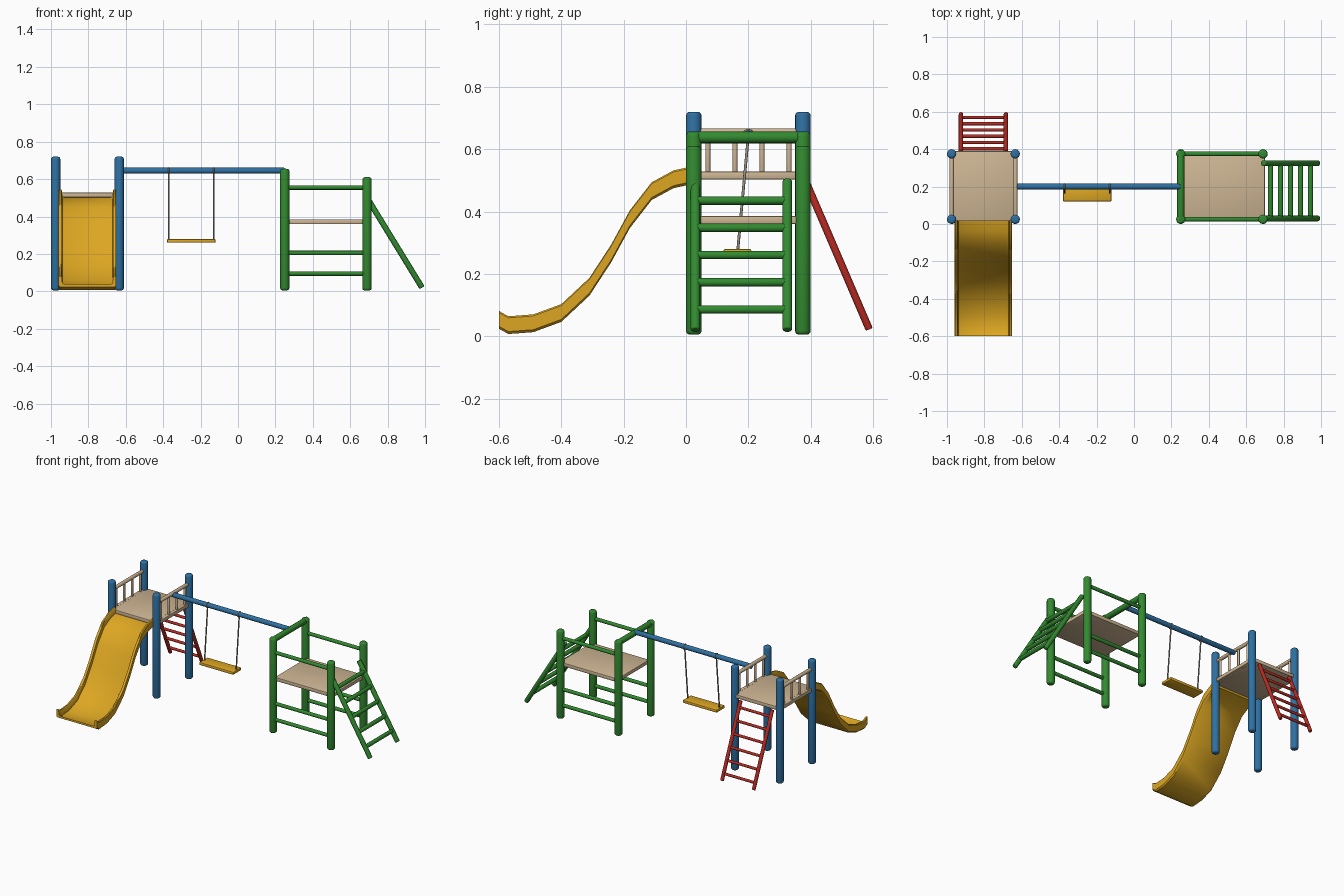
import bpy, bmesh, math
from mathutils import Vector

cube = bpy.data.objects.get("Cube")
if cube:
    bpy.data.objects.remove(cube, do_unlink=True)


def material(name, rgb):
    mat = bpy.data.materials.new(name)
    mat.use_nodes = True
    linear = [((c / 255 + 0.055) / 1.055) ** 2.4 for c in rgb] + [1]
    mat.diffuse_color = linear
    mat.node_tree.nodes["Principled BSDF"].inputs["Base Color"].default_value = linear
    return mat


BLUE = material("blue paint", (46, 112, 162))
GREEN = material("green paint", (50, 138, 48))
RED = material("red paint", (184, 42, 34))
YELLOW = material("yellow plastic", (220, 166, 34))
WOOD = material("pale wood", (206, 182, 148))
ROPE = material("grey rope", (150, 146, 134))


def finish(name, bm, mat):
    bmesh.ops.recalc_face_normals(bm, faces=bm.faces)
    mesh = bpy.data.meshes.new(name)
    bm.to_mesh(mesh)
    bm.free()
    mesh.materials.append(mat)
    obj = bpy.data.objects.new(name, mesh)
    bpy.context.collection.objects.link(obj)
    bpy.ops.object.select_all(action="DESELECT")
    obj.select_set(True)
    bpy.context.view_layer.objects.active = obj
    bpy.ops.object.shade_smooth_by_angle(angle=math.radians(35))
    return obj


def bar(name, a, b, r, mat, round_end=0.3):
    """Round bar from a to b with softened ends."""
    a, b = Vector(a), Vector(b)
    axis = b - a
    bm = bmesh.new()
    bmesh.ops.create_cone(bm, cap_ends=True, segments=16, radius1=r, radius2=r, depth=axis.length)
    rims = [e for e in bm.edges if abs(e.verts[0].co.z - e.verts[1].co.z) < r * 0.01]
    bmesh.ops.bevel(bm, geom=rims, offset=r * round_end, segments=3, profile=0.5, affect="EDGES")
    obj = finish(name, bm, mat)
    obj.location = (a + b) / 2
    obj.rotation_mode = "QUATERNION"
    obj.rotation_quaternion = axis.to_track_quat("Z", "Y")
    return obj


def board(name, low, high, mat, soft=0.004):
    """Box between two corners with softened edges."""
    low, high = Vector(low), Vector(high)
    bm = bmesh.new()
    bmesh.ops.create_cube(bm, size=1)
    for v in bm.verts:
        v.co = Vector([v.co[i] * (high[i] - low[i]) for i in range(3)])
    bmesh.ops.bevel(bm, geom=bm.edges[:], offset=soft, segments=2, profile=0.5, affect="EDGES")
    obj = finish(name, bm, mat)
    obj.location = (low + high) / 2
    return obj


ENDS = (("front", 0.025), ("back", 0.375))
TOWER_SIDES = (("right", -0.975), ("left", -0.635))

# Slide tower: posts, deck and railings
for side, x in TOWER_SIDES:
    for end, y in ENDS:
        bar(f"tower_post_{end}_{side}", (x, y, 0.005), (x, y, 0.72), 0.025, BLUE, 0.5)
    bar(f"tower_handrail_{side}", (x, 0.025, 0.655), (x, 0.375, 0.655), 0.012, WOOD)
    board(f"tower_deck_edge_{side}", (x - 0.012, 0.03, 0.503), (x + 0.012, 0.37, 0.528), WOOD)
    for i in range(4):
        y = 0.07 + i * 0.087
        bar(f"baluster_{side}_{i + 1}", (x, y, 0.515), (x, y, 0.655), 0.008, WOOD)
board("tower_deck", (-0.965, 0.015, 0.503), (-0.645, 0.39, 0.528), WOOD)

# Slide: U-shaped section swept down a curved path of (y, z) points
path = [(0.02, 0.488), (-0.04, 0.475), (-0.11, 0.437), (-0.18, 0.347), (-0.24, 0.237),
        (-0.31, 0.13), (-0.4, 0.046), (-0.49, 0.013), (-0.57, 0.007), (-0.6, 0.024)]
half = [(0.125, 0.014), (0.134, 0.02), (0.137, 0.052), (0.141, 0.057), (0.15, 0.057),
        (0.154, 0.052), (0.154, 0.008), (0.146, 0.0)]
section = half + [(-x, z) for x, z in reversed(half)]
bm = bmesh.new()
rings = [[bm.verts.new((x - 0.805, y, z + h)) for x, h in section] for y, z in path]
n = len(section)
for r1, r2 in zip(rings, rings[1:]):
    for i in range(n):
        bm.faces.new((r1[i], r1[(i + 1) % n], r2[(i + 1) % n], r2[i]))
for ring in (rings[0], rings[-1]):
    bm.faces.new(ring)
finish("slide", bm, YELLOW)

# Red ladder behind the tower
top, foot = Vector((0, 0.385, 0.495)), Vector((0, 0.588, 0.022))
for side, x in (("right", -0.925), ("left", -0.685)):
    off = Vector((x, 0, 0))
    bar(f"red_ladder_rail_{side}", top + off, foot + off, 0.012, RED)
for i in range(6):
    p = foot.lerp(top, 0.09 + i * 0.165)
    bar(f"red_ladder_rung_{i + 1}", p + Vector((-0.925, 0, 0)), p + Vector((-0.685, 0, 0)), 0.009, RED)

# Swing: beam, ropes, loops and seat
bar("swing_beam", (-0.64, 0.2, 0.645), (0.25, 0.2, 0.645), 0.016, BLUE)
for side, x in (("right", -0.37), ("left", -0.13)):
    bar(f"swing_rope_{side}", (x, 0.2, 0.645), (x, 0.165, 0.265), 0.0045, ROPE)
    bar(f"rope_loop_{side}", (x - 0.004, 0.2, 0.645), (x + 0.004, 0.2, 0.645), 0.02, ROPE)
board("swing_seat", (-0.38, 0.12, 0.26), (-0.12, 0.21, 0.28), YELLOW, 0.006)

# Climbing frame: posts, rails and deck
for side, x, height in (("right", 0.25, 0.655), ("left", 0.69, 0.61)):
    for end, y in ENDS:
        bar(f"frame_post_{end}_{side}", (x, y, 0.005), (x, y, height), 0.025, GREEN, 0.5)
bar("frame_top_bar", (0.25, 0.005, 0.638), (0.25, 0.395, 0.638), 0.019, GREEN)
for end, y in ENDS:
    for i, z in enumerate((0.095, 0.205, 0.555)):
        bar(f"frame_rail_{end}_{i + 1}", (0.25, y, z), (0.69, y, z), 0.012, GREEN)
board("frame_deck", (0.26, 0.025, 0.36), (0.7, 0.372, 0.385), WOOD)

# Green ladder on the left end
top, foot = Vector((0.69, 0, 0.5)), Vector((0.984, 0, 0.02))
for end, y in (("front", 0.03), ("back", 0.325)):
    off = Vector((0, y, 0))
    bar(f"green_ladder_rail_{end}", top + off, foot + off, 0.0155, GREEN)
for i in range(5):
    p = foot.lerp(top, 0.137 + i * 0.182)
    bar(f"green_ladder_rung_{i + 1}", p + Vector((0, 0.03, 0)), p + Vector((0, 0.325, 0)), 0.0135, GREEN)
